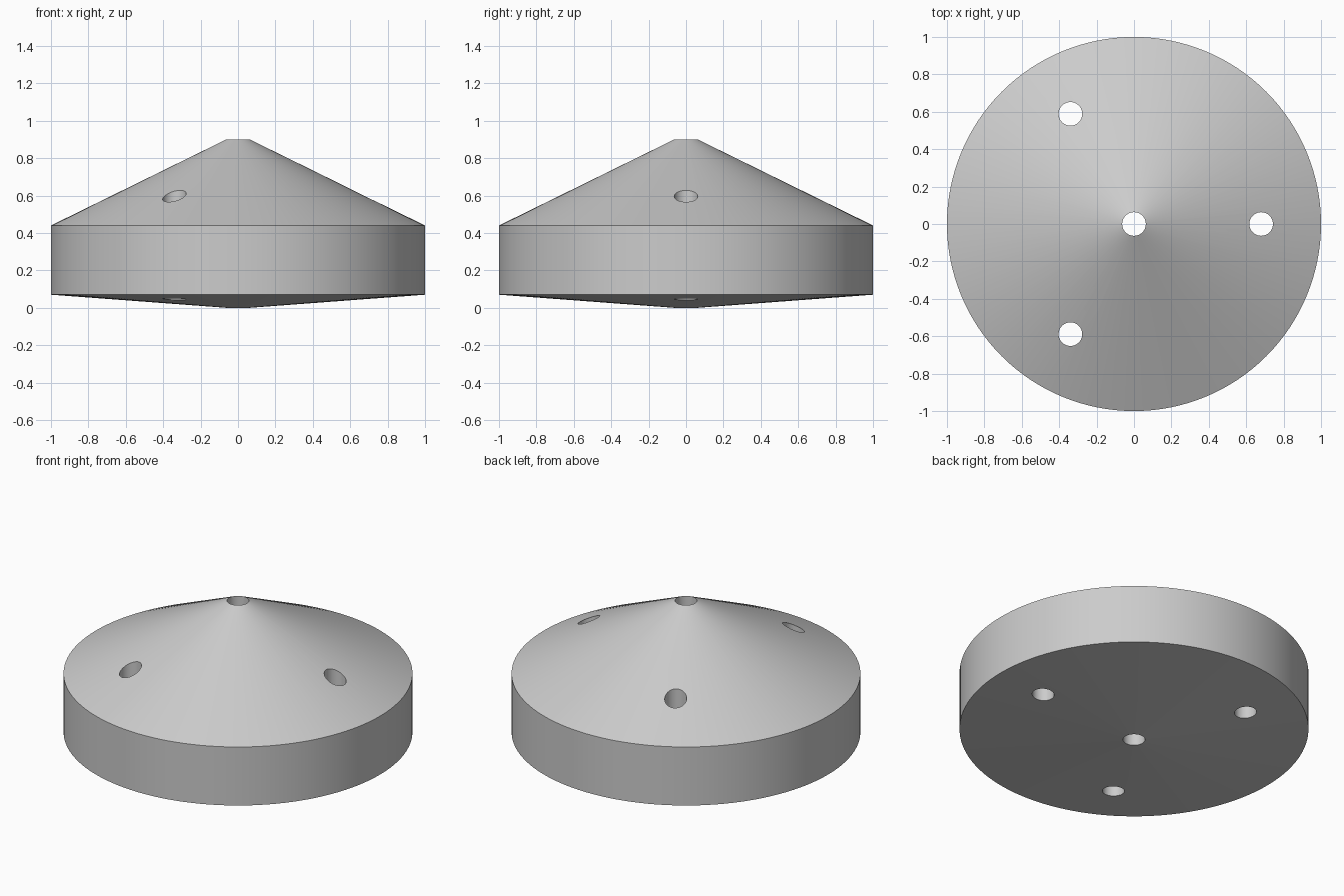
import bpy, bmesh, math
from mathutils import Matrix

cube = bpy.data.objects.get("Cube")
if cube:
    bpy.data.objects.remove(cube, do_unlink=True)

SEGMENTS = 128
BORE = 0.063
HOLE_DISTANCE = 0.68

grey = bpy.data.materials.new("plain grey")
grey.use_nodes = True
colour = (0.6, 0.6, 0.6, 1)
grey.diffuse_color = colour
grey.node_tree.nodes["Principled BSDF"].inputs["Base Color"].default_value = colour


def make_object(name, bm):
    bmesh.ops.recalc_face_normals(bm, faces=bm.faces)
    mesh = bpy.data.meshes.new(name)
    bm.to_mesh(mesh)
    bm.free()
    mesh.materials.append(grey)
    obj = bpy.data.objects.new(name, mesh)
    bpy.context.collection.objects.link(obj)
    return obj


# Cone-topped disc with its central bore, turned from a closed profile
profile = [(BORE, 0), (1, 0.07), (1, 0.44), (BORE, 0.9)]
bm = bmesh.new()
rings = []
for i in range(SEGMENTS):
    a = math.tau * i / SEGMENTS
    rings.append([bm.verts.new((r * math.cos(a), r * math.sin(a), z)) for r, z in profile])
for i, ring in enumerate(rings):
    after = rings[(i + 1) % SEGMENTS]
    for j in range(len(profile)):
        k = (j + 1) % len(profile)
        bm.faces.new((ring[j], after[j], after[k], ring[k]))
body = make_object("conical_disc", bm)

# Three drill cutters spaced evenly around the axis
bm = bmesh.new()
for i in range(3):
    place = Matrix.Rotation(math.tau * i / 3, 4, "Z") @ Matrix.Translation((HOLE_DISTANCE, 0, 0.5))
    bmesh.ops.create_cone(bm, cap_ends=True, segments=48, radius1=BORE,
                          radius2=BORE, depth=2, matrix=place)
drills = make_object("drill_cutters", bm)
drills.hide_render = True

# Cut the through holes and remove the cutters
cut = body.modifiers.new("through holes", "BOOLEAN")
cut.operation = "DIFFERENCE"
cut.solver = "EXACT"
cut.object = drills
bpy.ops.object.select_all(action="DESELECT")
bpy.context.view_layer.objects.active = body
body.select_set(True)
bpy.ops.object.modifier_apply(modifier=cut.name)
bpy.data.objects.remove(drills, do_unlink=True)

# Smooth curved walls with sharp rims
bpy.ops.object.shade_smooth_by_angle(angle=math.radians(20))
